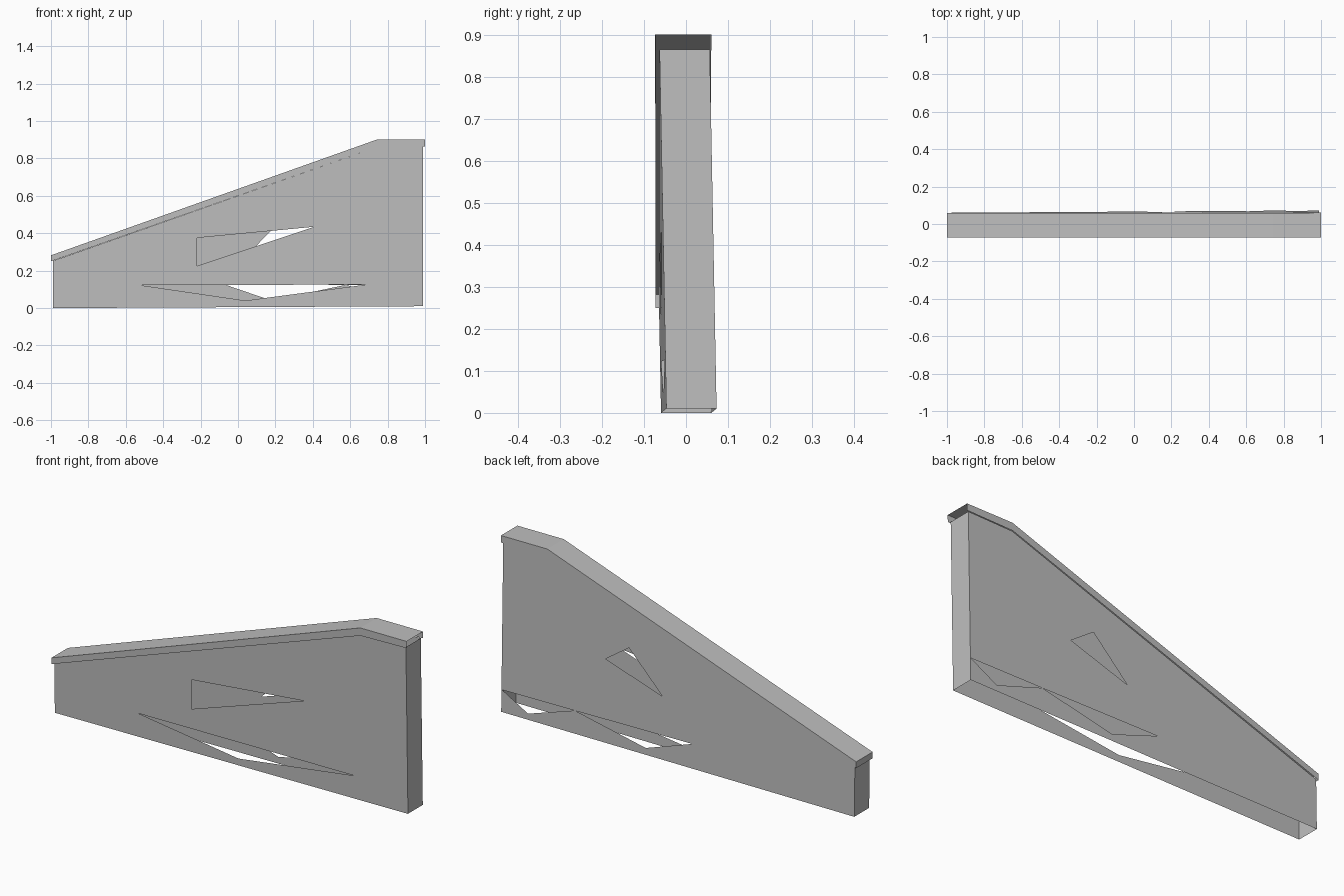
import bpy
import bmesh
from mathutils import Vector
from mathutils.geometry import tessellate_polygon

cube = bpy.data.objects.get("Cube")
if cube:
    bpy.data.objects.remove(cube, do_unlink=True)

grey = bpy.data.materials.new("plain_grey")
grey.use_nodes = True
GREY = (0.52, 0.52, 0.52, 1)
grey.diffuse_color = GREY
grey.node_tree.nodes["Principled BSDF"].inputs["Base Color"].default_value = GREY


def lean(x, y, z):
    """The whole wall leans a little and is turned slightly."""
    return Vector((x, y + 0.0065 * x - 0.019 * z, z))


def sheet(name, faces, outward):
    """Thin sheet object; each face is turned towards its outward direction."""
    bm = bmesh.new()
    for points in faces:
        face = bm.faces.new([bm.verts.new(lean(*p)) for p in points])
        face.normal_update()
        if face.normal.dot(Vector(outward)) < 0:
            face.normal_flip()
    bmesh.ops.remove_doubles(bm, verts=bm.verts, dist=0.00001)
    bmesh.ops.dissolve_limit(bm, angle_limit=0.001, verts=bm.verts, edges=bm.edges)
    mesh = bpy.data.meshes.new(name)
    bm.to_mesh(mesh)
    bm.free()
    mesh.materials.append(grey)
    obj = bpy.data.objects.new(name, mesh)
    bpy.context.collection.objects.link(obj)
    return obj


def panel(name, outline, holes, y, side):
    """Upright panel at depth y with openings cut through it."""
    loops = [[Vector((x, z, 0)) for x, z in loop] for loop in [outline] + holes]
    flat = [p for loop in loops for p in loop]
    tris = [[(flat[i].x, y, flat[i].y) for i in t] for t in tessellate_polygon(loops)]
    sheet(name, tris, (0, side, 0))


FRONT, BACK = -0.053, 0.0665
outline = [(-0.99, 0), (0.99, 0.01), (0.99, 0.865), (0.74, 0.86), (-0.99, 0.252)]

# Wall panels with triangular openings
panel("front_panel", outline,
      [[(-0.22, 0.225), (0.41, 0.435), (-0.22, 0.375)],
       [(-0.52, 0.122), (0.04, 0.04), (0.69, 0.126)]], FRONT, -1)
panel("back_panel", outline,
      [[(0.09, 0.325), (0.41, 0.43), (0.28, 0.52)],
       [(-0.08, 0.129), (0.18, 0.04), (0.575, 0.124)],
       [(0.58, 0.124), (0.84, 0.04), (0.987, 0.122)]], BACK, 1)

# Narrow end walls; the underside stays open
for name, x, low, high in (("low_end", -0.99, 0, 0.252), ("high_end", 0.99, 0.01, 0.865)):
    sheet(name, [[(x, FRONT, low), (x, BACK, low), (x, BACK, high), (x, FRONT, high)]],
          (x, 0, 0))

# Coping: a folded strip over the top edge, open below and at the high end
rim = [(-1, 0.25), (0.74, 0.86), (1, 0.865)]
crest = [(-1, 0.282), (0.74, 0.9), (1, 0.9)]
CF, CB = -0.061, 0.071
top = [[(a[0], CF, a[1]), (b[0], CF, b[1]), (b[0], CB, b[1]), (a[0], CB, a[1])]
       for a, b in zip(crest, crest[1:])]
sheet("coping_top", top, (0, 0, 1))
for name, y in (("coping_front", CF), ("coping_back", CB)):
    sheet(name, [[(x, y, z) for x, z in rim + crest[::-1]]], (0, y, 0))
sheet("coping_low_end", [[(-1, CF, 0.25), (-1, CB, 0.25), (-1, CB, 0.282), (-1, CF, 0.282)]],
      (-1, 0, 0))
